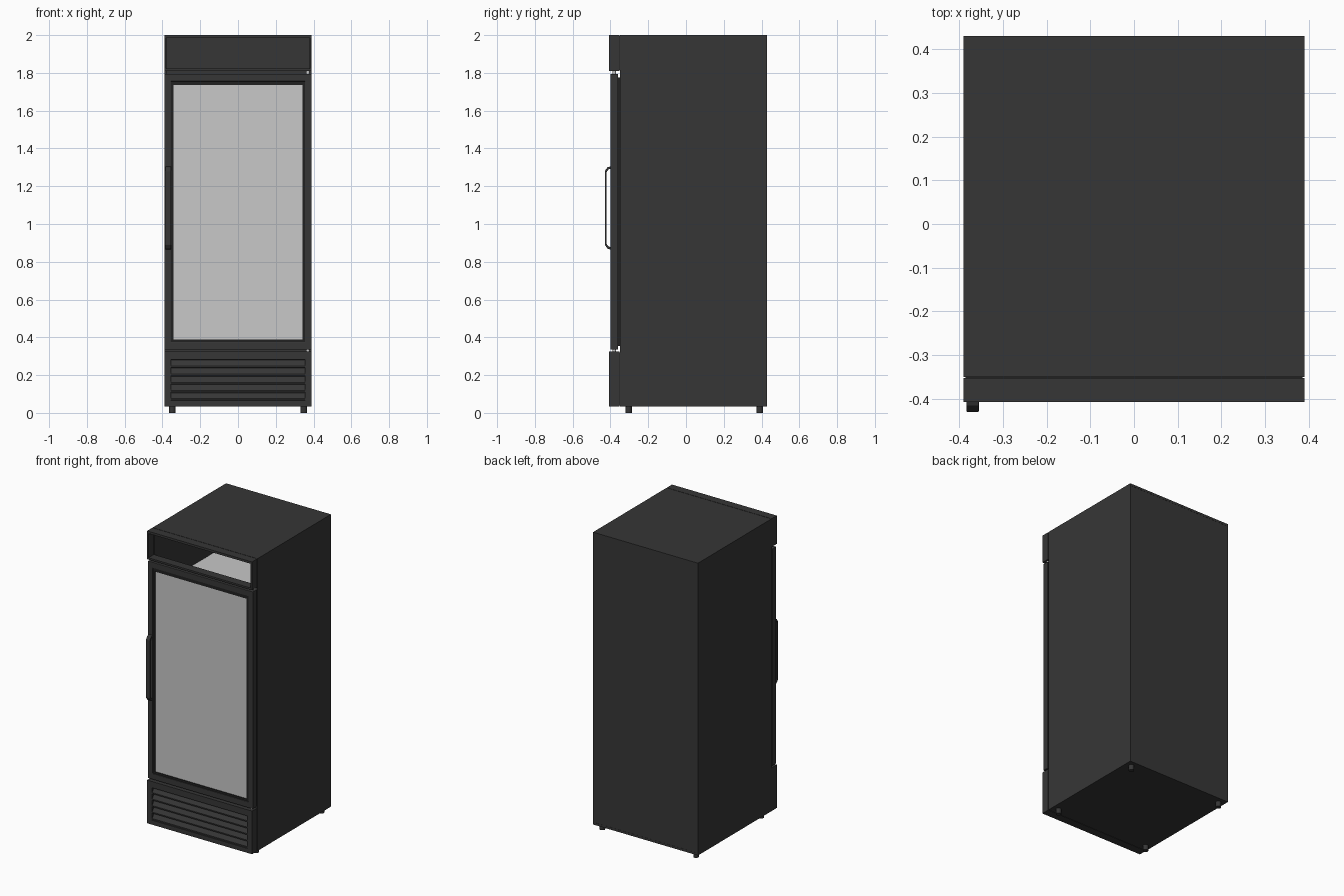
import bpy, bmesh
from mathutils import Vector

cube = bpy.data.objects.get("Cube")
if cube:
    bpy.data.objects.remove(cube, do_unlink=True)


def material(name, rgb, rough):
    m = bpy.data.materials.new(name)
    m.use_nodes = True
    m.diffuse_color = (*rgb, 1)
    shader = m.node_tree.nodes["Principled BSDF"]
    shader.inputs["Base Color"].default_value = (*rgb, 1)
    shader.inputs["Roughness"].default_value = rough
    return m


BLACK = material("charcoal paint", (0.037, 0.037, 0.037), 0.5)
TRIM = material("black trim", (0.015, 0.015, 0.015), 0.6)
GLASS = material("pale grey glass", (0.58, 0.58, 0.58), 0.2)


def finish(name, bm, mat, bevel=0):
    bmesh.ops.recalc_face_normals(bm, faces=bm.faces)
    mesh = bpy.data.meshes.new(name)
    bm.to_mesh(mesh)
    bm.free()
    mesh.materials.append(mat)
    ob = bpy.data.objects.new(name, mesh)
    bpy.context.collection.objects.link(ob)
    if bevel:
        mod = ob.modifiers.new("soft edges", "BEVEL")
        mod.width = bevel
        mod.segments = 2
    return ob


def box(name, x, y, z, mat, bevel=0):
    """Box from (low, high) pairs on each axis."""
    bm = bmesh.new()
    bmesh.ops.create_cube(bm, size=1)
    for v in bm.verts:
        v.co = Vector([(a + b) / 2 + c * (b - a) for c, (a, b) in zip(v.co, (x, y, z))])
    return finish(name, bm, mat, bevel)


def frame(name, half, z, y, border, mat, bevel=0):
    """Rectangular ring facing the front; border = side, bottom, top widths."""
    side, bottom, top = border
    bm = bmesh.new()

    def loop(w, low, high, depth):
        return [bm.verts.new((a, depth, b)) for a, b in
                ((-w, low), (w, low), (w, high), (-w, high))]

    rings = []
    for depth in y:
        rings.append((loop(half, z[0], z[1], depth),
                      loop(half - side, z[0] + bottom, z[1] - top, depth)))
    (fo, fi), (bo, bi) = rings
    for a, b in ((fo, fi), (fi, bi), (bi, bo), (bo, fo)):
        for i in range(4):
            j = (i + 1) % 4
            bm.faces.new((a[i], a[j], b[j], b[i]))
    return finish(name, bm, mat, bevel)


def prism(name, profile, x, mat, bevel=0):
    """Profile in the side plane, extruded across x."""
    bm = bmesh.new()
    face = bm.faces.new([bm.verts.new((x[0], y, z)) for y, z in profile])
    new = bmesh.ops.extrude_face_region(bm, geom=[face])["geom"]
    bmesh.ops.translate(bm, vec=(x[1] - x[0], 0, 0),
                        verts=[v for v in new if isinstance(v, bmesh.types.BMVert)])
    return finish(name, bm, mat, bevel)


def cylinder(name, x, y, z, radius, mat):
    bm = bmesh.new()
    bmesh.ops.create_cone(bm, cap_ends=True, segments=24, radius1=radius,
                          radius2=radius, depth=z[1] - z[0])
    bmesh.ops.translate(bm, vec=(x, y, sum(z) / 2), verts=bm.verts)
    for f in bm.faces:
        f.smooth = len(f.verts) == 4
    for e in bm.edges:
        e.smooth = all(f.smooth for f in e.link_faces)
    return finish(name, bm, mat)


W = 0.39

# Hollow cabinet with back wall and compartment floor
frame("cabinet_shell", W, (0.035, 2), (-0.35, 0.43), (0.015, 0.015, 0.015), BLACK)
box("cabinet_back", (-0.375, 0.375), (0.415, 0.429), (0.05, 1.985), BLACK)
box("compartment_floor", (-0.375, 0.375), (-0.35, 0.415), (0.32, 0.335), BLACK)

# Glass shelves
for i in range(4):
    z = 1.6 - i * 0.3
    box(f"shelf_{i + 1}", (-0.37, 0.37), (-0.28, 0.4), (z - 0.01, z), GLASS)

# Open header above the door
frame("header_frame", W, (1.81, 2), (-0.408, -0.353), (0.01, 0.012, 0.015), BLACK)
frame("header_joint", W - 0.004, (1.814, 1.996), (-0.353, -0.35), (0.006, 0.008, 0.01), TRIM)

# Door with seal, trim and glass
frame("door_frame", W, (0.335, 1.795), (-0.4, -0.36), (0.035, 0.04, 0.04), BLACK, 0.003)
frame("door_seal", W - 0.012, (0.355, 1.775), (-0.36, -0.35), (0.03, 0.03, 0.03), TRIM)
frame("glass_trim", 0.355, (0.375, 1.755), (-0.396, -0.364), (0.014, 0.014, 0.02), TRIM)
box("door_glass", (-0.342, 0.342), (-0.391, -0.37), (0.388, 1.736), GLASS)

# Hinge pins in the gaps above and below the door
for label, z in (("lower", (0.325, 0.335)), ("upper", (1.795, 1.81))):
    cylinder(f"{label}_hinge", 0.37, -0.38, z, 0.009, GLASS)

# Pull handle with slanted ends
handle = [(-0.4, 1.305), (-0.416, 1.3), (-0.43, 1.28), (-0.43, 0.89), (-0.416, 0.87),
          (-0.4, 0.865), (-0.4, 0.878), (-0.412, 0.882), (-0.42, 0.895),
          (-0.42, 1.275), (-0.412, 1.288), (-0.4, 1.292)]
prism("door_handle", handle, (-0.384, -0.355), BLACK, 0.002)

# Base panel with sloping vent slats
frame("base_frame", W, (0.035, 0.325), (-0.408, -0.353), (0.035, 0.03, 0.042), BLACK)
box("base_joint", (-0.386, 0.386), (-0.353, -0.35), (0.039, 0.321), TRIM)
box("vent_back", (-0.355, 0.355), (-0.375, -0.354), (0.065, 0.283), TRIM)
pitch = 0.0436
for i in range(5):
    z = 0.065 + i * pitch
    slat = [(-0.405, z + 0.002), (-0.405, z + 0.01), (-0.382, z + pitch - 0.002),
            (-0.376, z + pitch - 0.002), (-0.39, z + 0.002)]
    prism(f"vent_slat_{i + 1}", slat, (-0.355, 0.355), BLACK)

# Feet
for side, x in (("left", 0.348), ("right", -0.348)):
    for end, y in (("front", -0.304), ("back", 0.39)):
        cylinder(f"{end}_{side}_foot", x, y, (0, 0.036), 0.017, BLACK)
